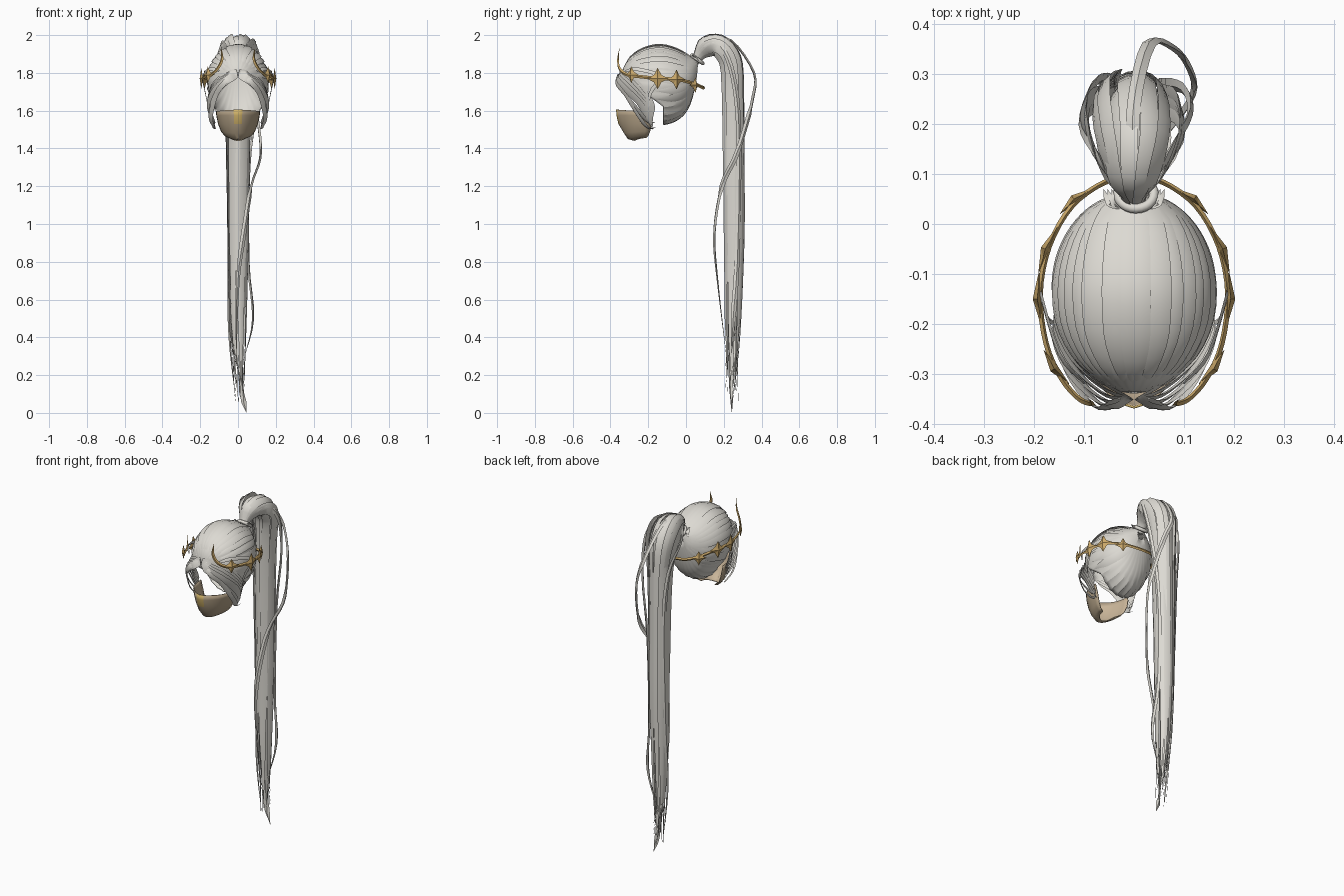
import bpy, bmesh, math, random
from mathutils import Vector

random.seed(4)
if "Cube" in bpy.data.objects:
    bpy.data.objects.remove(bpy.data.objects["Cube"])


def material(name, rgb):
    m = bpy.data.materials.new(name)
    m.use_nodes = True
    m.diffuse_color = (*rgb, 1)
    m.node_tree.nodes["Principled BSDF"].inputs["Base Color"].default_value = (*rgb, 1)
    return m


HAIR = material("silver hair", (0.72, 0.70, 0.65))
GOLD = material("antique gold", (0.62, 0.41, 0.15))
TAN = material("tan mask", (0.46, 0.365, 0.245))
LINING = material("pale tan lining", (0.59, 0.465, 0.32))
BRIGHT = material("bright gold", (0.62, 0.44, 0.14))


def finish(bm, name, *mats, thick=0, angle=40, lining=0):
    bmesh.ops.recalc_face_normals(bm, faces=bm.faces)
    me = bpy.data.meshes.new(name)
    bm.to_mesh(me)
    bm.free()
    for m in mats:
        me.materials.append(m)
    me.shade_smooth()
    me.set_sharp_from_angle(angle=math.radians(angle))
    ob = bpy.data.objects.new(name, me)
    bpy.context.collection.objects.link(ob)
    if thick:
        mod = ob.modifiers.new("thickness", "SOLIDIFY")
        mod.thickness = thick
        mod.material_offset = lining


def smooth_path(pts, steps=4):
    # Catmull-Rom curve through the points
    p = [Vector(q) for q in pts]
    p = [2 * p[0] - p[1]] + p + [2 * p[-1] - p[-2]]
    out = []
    for i in range(1, len(p) - 2):
        a, b, c, d = p[i - 1:i + 3]
        for k in range(steps):
            t = k / steps
            out.append(0.5 * (2 * b + (c - a) * t + (2 * a - 5 * b + 4 * c - d) * t * t
                              + (3 * b - a - 3 * c + d) * t ** 3))
    return out + [p[-2]]


def grid_faces(bm, rows, closed=False):
    for r, s in zip(rows, rows[1:]):
        for k in range(len(r) - (0 if closed else 1)):
            j = (k + 1) % len(r)
            bm.faces.new((r[k], r[j], s[j], s[k]))


def strand(bm, pts, width, centre, thick=0.2, root=0.5, taper=3.2, steps=4):
    # Flat tapered lock, its broad side facing away from centre(point)
    path = smooth_path(pts, steps)
    n = len(path) - 1
    rings = []
    for i, p in enumerate(path):
        t = i / n
        tan = (path[min(i + 1, n)] - path[max(i - 1, 0)]).normalized()
        out = p - centre(p)
        out = (out - tan * out.dot(tan)).normalized()
        side = tan.cross(out)
        w = width / 2 * min(1, root + 4 * t, 0.03 + taper * (1 - t))
        rings.append([bm.verts.new(p + v) for v in
                      (side * w, out * w * thick, -side * w, -out * w * thick)])
    grid_faces(bm, rings, True)
    bm.faces.new(rings[0])
    bm.faces.new(rings[-1])


def mirror(pts, s):
    return [(x * s, y, z) for x, y, z in pts]


HEAD = Vector((0, -0.14, 1.745))
head = lambda p: HEAD


def scalp(u, phi, grow=1.0):
    # Point on the swept-back hair, u running from the tie to the forehead
    c, s = math.cos(u), max(math.sin(u), 0.001)
    rise = 0.10 * c ** 8 if c > 0 else 0.03 * -c ** 3
    r = s ** (0.95 if c > 0 else 1.05) * grow
    height = 0.2 if math.cos(phi) > 0 else 0.22
    return Vector((0.16 * r * math.sin(phi), -0.14 + 0.2 * c,
                   1.745 + rise + height * r * math.cos(phi)))


# Hair cap with shallow grooves between the locks, cut open for the face
bm = bmesh.new()
N, M = 72, 24
rows = [[bm.verts.new(scalp(0.12 + 2.95 * i / M, 2 * math.pi * k / N,
                            (1.0, 1.015, 0.99)[k % 3])) for k in range(N)]
        for i in range(M + 1)]
grid_faces(bm, rows, True)
for normal in ((0, 0.75, 1), (0, 1, 0)):
    bmesh.ops.bisect_plane(bm, geom=bm.verts[:] + bm.edges[:] + bm.faces[:],
                           plane_co=(0, -0.12, 1.62), plane_no=normal)
opening = [f for f in bm.faces
           if (c := f.calc_center_median()).y < -0.12 and c.z < 1.62 - (c.y + 0.12) * 0.75]
bmesh.ops.delete(bm, geom=opening, context="FACES")
finish(bm, "hair_cap", HAIR, thick=0.006, angle=25)

# Raised locks lying over the cap
bm = bmesh.new()
for k in range(20):
    phi = (k - 9.5) * 0.2 + random.uniform(-0.06, 0.06)
    end = 1.7 if abs(phi) > 1.5 else 2.95 - 0.045 * abs(k - 9.5)
    pts = [scalp(0.15 + (end - 0.15) * i / 6, phi, 1.025) for i in range(7)]
    strand(bm, pts, random.uniform(0.03, 0.05), head, 0.2, steps=3)
finish(bm, "cap_locks", HAIR)

# Parted fringe sweeping down both cheeks, loose wisps and tufts by the tie
bm = bmesh.new()
for s in (1, -1):
    for j in range(5):
        d = j * 0.011
        strand(bm, mirror([(0.005, -0.35, 1.785 + d / 2), (0.055, -0.366 + d, 1.765 + d / 2),
                           (0.115, -0.315 + d, 1.71 + d), (0.148, -0.245 + d, 1.64 + d / 2),
                           (0.14, -0.20 + d / 2, 1.56 + d), (0.115 + d / 2, -0.175, 1.50 + 2 * d)], s),
               0.045, head, 0.15)
    for drop in (0, 0.03):
        strand(bm, mirror([(0.03, -0.35, 1.80), (0.07, -0.37, 1.75), (0.115, -0.325, 1.69),
                           (0.145, -0.25, 1.60 - drop), (0.127, -0.20, 1.54 - drop),
                           (0.135, -0.16, 1.54 - drop)], s), 0.028, head)
    strand(bm, mirror([(0.10, -0.32, 1.81), (0.15, -0.26, 1.82), (0.187, -0.14, 1.78),
                       (0.172, -0.19, 1.69), (0.15, -0.20, 1.58)], s), 0.02, head)
    for j in range(3):
        d = j * 0.008
        strand(bm, mirror([(0.015, 0.03, 1.86), (0.03 + d, 0.035, 1.875 + d),
                           (0.04 + d, 0.055, 1.88), (0.045 + d, 0.07, 1.86)], s), 0.01, head)
finish(bm, "fringe_locks", HAIR)

# Hair tie
bpy.ops.mesh.primitive_torus_add(major_radius=0.036, minor_radius=0.01, major_segments=24,
                                 minor_segments=8, location=(0.004, 0.06, 1.872),
                                 rotation=(-0.63, 0, 0))
tie = bpy.context.object
tie.name = "hair_tie"
tie.data.materials.append(HAIR)
tie.data.shade_smooth()

# Ponytail: separate ribbons ringed around one centre line
CORE = smooth_path([(0, 0.045, 1.855), (0, 0.10, 1.93), (0.005, 0.17, 1.945), (0, 0.235, 1.87),
                    (0, 0.25, 1.70), (0, 0.255, 1.30), (0, 0.257, 0.90), (0, 0.25, 0.50),
                    (0.01, 0.245, 0.15)], 2)
SPREAD = [0.02, 0.03, 0.055, 0.075, 0.09, 0.095, 0.09, 0.08, 0.068, 0.06, 0.056,
          0.052, 0.05, 0.047, 0.043, 0.034, 0.02]
core = lambda p: min(CORE, key=lambda c: (c - p).length)
bm = bmesh.new()
for layer, count in ((1.0, 15), (0.6, 9)):
    for k in range(count):
        a = 2 * math.pi * (k + random.uniform(-0.25, 0.25)) / count
        twist = random.uniform(-0.4, 0.4)
        reach = layer * random.uniform(0.85, 1.08)
        pts = []
        for i, c in enumerate(CORE):
            tan = CORE[min(i + 1, len(CORE) - 1)] - CORE[max(i - 1, 0)]
            up = Vector((1, 0, 0)).cross(tan).normalized()
            r = SPREAD[i] * reach
            b = a + twist * i / len(CORE)
            pts.append(c + Vector((r * math.cos(b), 0, 0)) + up * min(r, 0.052 * reach) * math.sin(b))
        pts[-1] += Vector((random.uniform(-0.02, 0.02), random.uniform(-0.02, 0.02),
                           random.uniform(-0.1, 0.1)))
        strand(bm, pts, random.uniform(0.036, 0.054), core, 0.18, root=0.3, taper=3.6, steps=2)
finish(bm, "ponytail", HAIR)

# Loose locks escaping from the ponytail
bm = bmesh.new()
LOOSE = [
    [(0, 0.05, 1.87), (0, 0.12, 1.97), (0, 0.24, 1.97), (0.03, 0.36, 1.80), (0.08, 0.352, 1.66),
     (0.112, 0.31, 1.50), (0.118, 0.26, 1.35), (0.07, 0.19, 1.20), (0.03, 0.15, 0.95),
     (0, 0.167, 0.70), (-0.01, 0.22, 0.25)],
    [(0.02, 0.06, 1.88), (0.07, 0.14, 1.96), (0.112, 0.22, 1.88), (0.10, 0.27, 1.65),
     (0.06, 0.28, 1.30), (0.055, 0.27, 0.80), (0.08, 0.25, 0.50), (0.03, 0.24, 0.28)],
    [(-0.02, 0.06, 1.88), (-0.07, 0.13, 1.96), (-0.105, 0.20, 1.88), (-0.08, 0.28, 1.72),
     (-0.055, 0.29, 1.40), (-0.05, 0.27, 0.80), (-0.045, 0.24, 0.40), (-0.01, 0.24, 0.05)],
    [(0, 0.25, 0.60), (0.015, 0.235, 0.30), (0.02, 0.24, 0.12), (0.045, 0.243, 0)],
]
for pts in LOOSE:
    strand(bm, pts, 0.028, core, 0.45, taper=6)
finish(bm, "loose_locks", HAIR)

# Gold circlet with upturned front horns
bm = bmesh.new()
for s in (1, -1):
    strand(bm, mirror([(0, 0.095, 1.72), (0.06, 0.083, 1.725), (0.125, 0.035, 1.745), (0.17, -0.045, 1.765),
                       (0.188, -0.14, 1.77), (0.176, -0.24, 1.78), (0.145, -0.31, 1.79),
                       (0.11, -0.35, 1.82), (0.085, -0.36, 1.87), (0.088, -0.352, 1.935)], s),
           0.018, head, 0.6, root=1, taper=8)
finish(bm, "circlet", GOLD)

# Four-pointed stars along the circlet, side points bent round the head
bm = bmesh.new()
for s in (1, -1):
    for x, y, z, size in ((0.16, -0.29, 1.79, 0.044), (0.194, -0.15, 1.77, 0.056),
                          (0.178, -0.05, 1.765, 0.052), (0.12, 0.05, 1.735, 0.042)):
        c = Vector((x * s, y, z))
        out = Vector((x * s, (y + 0.14) * 0.8, 0)).normalized()
        side = Vector((0, 0, 1)).cross(out)
        rim = []
        for k in range(8):
            r = size * (1 if k % 2 == 0 else 0.5)
            a = k * math.pi / 4
            bend = out * 0.006 * math.cos(a) ** 2
            rim.append(bm.verts.new(c - bend + side * r * math.cos(a) + Vector((0, 0, r * math.sin(a)))))
        for tip in (bm.verts.new(c + out * 0.009), bm.verts.new(c - out * 0.009)):
            for k in range(8):
                bm.faces.new((rim[k], rim[(k + 1) % 8], tip))
finish(bm, "circlet_stars", GOLD, angle=10)

# Face mask: rows of front depth, back depth, half width, height and side lift
bm = bmesh.new()
rows = []
for front, back, half, z, lift in ((-0.37, -0.19, 0.116, 1.605, -0.008), (-0.368, -0.185, 0.115, 1.575, 0),
                                   (-0.358, -0.182, 0.106, 1.53, 0), (-0.34, -0.19, 0.09, 1.48, 0.01),
                                   (-0.32, -0.2, 0.07, 1.45, 0.015), (-0.285, -0.21, 0.045, 1.44, 0.015)):
    row = []
    for k in range(-8, 9):
        a = k / 8 * math.pi / 2
        ridge = 0.012 * max(0, 1 - abs(k) / 3) * (z > 1.52)
        row.append(bm.verts.new((half * math.sin(a), back + (front + 0.012 - back) * math.cos(a) - ridge,
                                 z + lift * math.sin(a) ** 2)))
    rows.append(row)
grid_faces(bm, rows)
for f in bm.faces:
    c = f.calc_center_median()
    f.material_index = int(c.z > 1.54 + abs(c.x) and abs(c.x) < 0.03)
finish(bm, "face_mask", TAN, BRIGHT, LINING, thick=0.005, lining=2)
